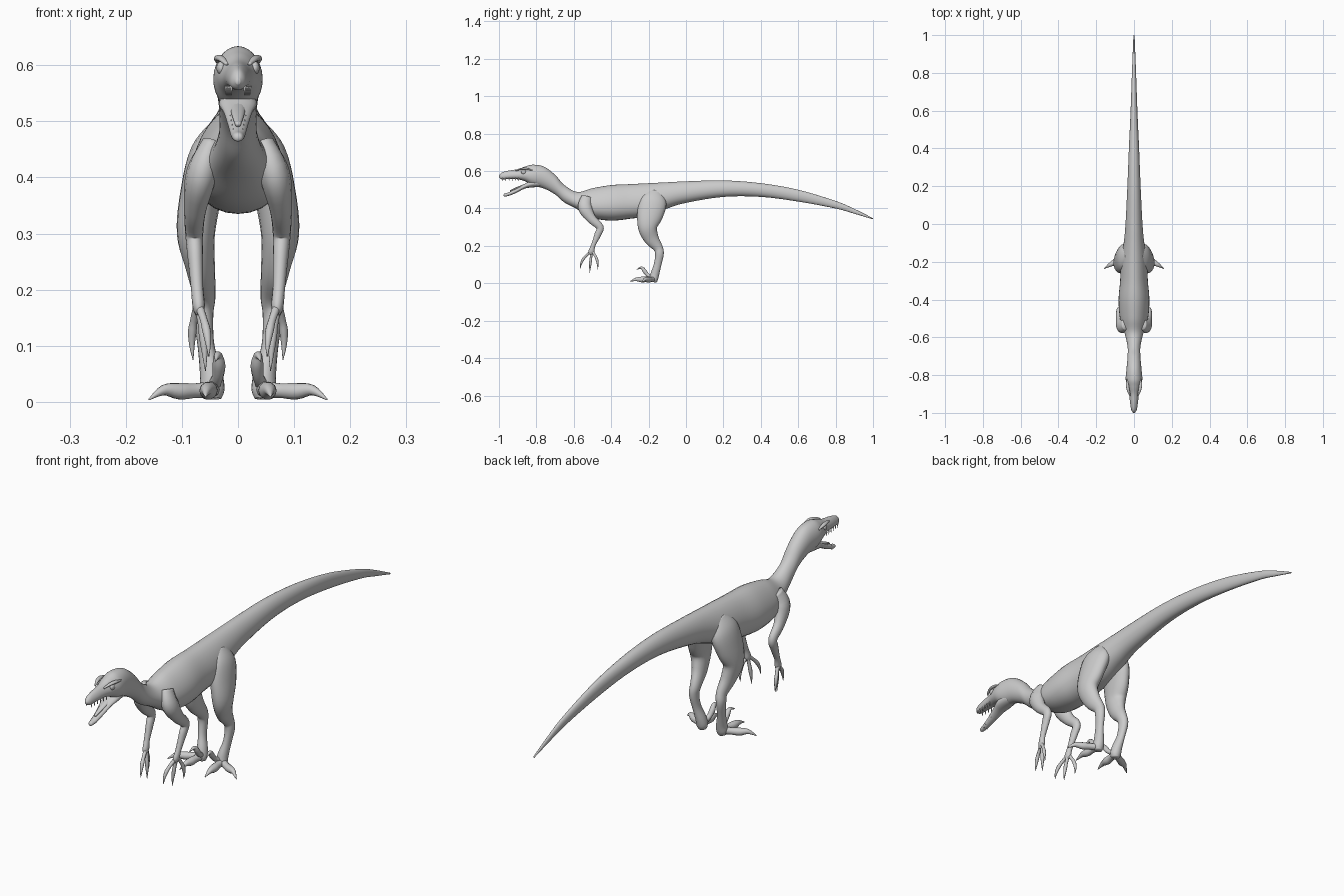
import bpy, bmesh, math
from mathutils import Vector

default = bpy.data.objects.get("Cube")
if default:
    bpy.data.objects.remove(default, do_unlink=True)

skin = bpy.data.materials.new("plain grey")
skin.use_nodes = True
GREY = (0.6, 0.6, 0.6, 1)
skin.diffuse_color = GREY
skin.node_tree.nodes["Principled BSDF"].inputs["Base Color"].default_value = GREY


def smooth_path(rows, steps):
    """Catmull-Rom interpolation of rows of numbers."""
    keys = [rows[0]] + list(rows) + [rows[-1]]
    out = []
    for a, b, c, d in zip(keys, keys[1:], keys[2:], keys[3:]):
        for s in range(steps):
            t = s / steps
            out.append([q + t / 2 * (r - p + t * (2 * p - 5 * q + 4 * r - u
                        + t * (3 * (q - r) + u - p)))
                        for p, q, r, u in zip(a, b, c, d)])
    out.append(list(rows[-1]))
    return out


def skin_rings(name, rings):
    """Joins rings of points into one closed smooth surface."""
    bm = bmesh.new()
    loops = [[bm.verts.new(p) for p in ring] for ring in rings]
    for lower, upper in zip(loops, loops[1:]):
        n = len(lower)
        for i in range(n):
            j = (i + 1) % n
            bm.faces.new((lower[i], lower[j], upper[j], upper[i]))
    bm.faces.new(loops[0])
    bm.faces.new(loops[-1])
    bmesh.ops.recalc_face_normals(bm, faces=bm.faces)
    mesh = bpy.data.meshes.new(name)
    bm.to_mesh(mesh)
    bm.free()
    for face in mesh.polygons:
        face.use_smooth = True
    mesh.materials.append(skin)
    obj = bpy.data.objects.new(name, mesh)
    bpy.context.collection.objects.link(obj)
    return obj


def slices(name, rows, steps=6, sides=28):
    """Loft of upright slices: y, top, bottom, half width, taper to the top."""
    rings = []
    for y, top, bottom, width, taper in smooth_path(rows, steps):
        ring = []
        for i in range(sides):
            a = math.tau * i / sides
            up = math.sin(a)
            ring.append((width * math.cos(a) * (1 - taper * up), y,
                         (top + bottom) / 2 + (top - bottom) / 2 * up))
        rings.append(ring)
    return skin_rings(name, rings)


def limb(name, rows, side=1, steps=5, sides=14):
    """Tube along x, y, z with a sideways and a fore-and-aft radius."""
    path = smooth_path(rows, steps)
    points = [Vector(p[:3]) for p in path]
    span = (points[-1] - points[0]).normalized()
    ref = Vector((0, 1, 0)) if abs(span.x) > 0.7 else Vector((1, 0, 0))
    rings = []
    for k, (centre, row) in enumerate(zip(points, path)):
        along = (points[min(k + 1, len(points) - 1)] - points[max(k - 1, 0)]).normalized()
        u = (ref - along * ref.dot(along)).normalized()
        v = along.cross(u)
        ring = []
        for i in range(sides):
            a = math.tau * i / sides
            p = centre + u * row[3] * math.cos(a) + v * row[4] * math.sin(a)
            ring.append((p.x * side, p.y, p.z))
        rings.append(ring)
    return skin_rings(name, rings)


def digit(name, points, radius, side):
    """Toe or finger that swells at the joint and ends in a thin claw."""
    sizes = (1, 0.85, 0.95, 0.6, 0.08)
    limb(name, [(*p, radius * s, radius * s) for p, s in zip(points, sizes)],
         side, steps=4, sides=10)


# Tail, trunk, neck, skull and upper jaw in one loft
slices("body", [
    (1.0, .348, .342, .003, 0),
    (.9, .398, .372, .007, 0),
    (.8, .44, .40, .011, 0),
    (.6, .50, .437, .018, 0),
    (.4, .535, .462, .027, 0),
    (.2, .55, .462, .035, .05),
    (.0, .545, .43, .045, .1),
    (-.1, .54, .40, .054, .15),
    (-.2, .535, .36, .068, .2),
    (-.3, .53, .345, .072, .2),
    (-.4, .525, .335, .08, .2),
    (-.5, .508, .35, .072, .25),
    (-.58, .488, .395, .048, .2),
    (-.65, .525, .432, .034, .1),
    (-.7, .58, .475, .034, 0),
    (-.76, .624, .507, .039, 0),
    (-.82, .634, .522, .044, .05),
    (-.86, .624, .545, .037, .15),
    (-.9, .61, .556, .026, .2),
    (-.95, .602, .557, .02, .2),
    (-.985, .592, .556, .014, .15),
    (-1.0, .576, .566, .004, 0)])

# Open lower jaw
slices("lower_jaw", [
    (-.78, .56, .515, .03, 0),
    (-.83, .55, .512, .034, 0),
    (-.865, .53, .505, .026, 0),
    (-.91, .505, .482, .018, 0),
    (-.95, .486, .467, .013, 0),
    (-.97, .48, .464, .009, 0),
    (-.975, .474, .468, .003, 0)], sides=16)

# Tongue
slices("tongue", [
    (-.84, .54, .525, .015, 0),
    (-.9, .517, .505, .011, 0),
    (-.94, .498, .49, .005, 0)], sides=12)

for label, side in (("left", 1), ("right", -1)):
    # Eye and brow ridge
    bpy.ops.mesh.primitive_uv_sphere_add(segments=16, ring_count=10, radius=.012,
                                         location=(side * .03, -.868, .595))
    eye = bpy.context.object
    eye.name = label + "_eye"
    eye.scale = (.7, 1.1, 1)
    eye.data.materials.append(skin)
    bpy.ops.object.shade_smooth()
    limb(label + "_brow", [
        (.02, -.91, .602, .003, .003),
        (.029, -.885, .611, .007, .005),
        (.035, -.855, .612, .008, .006),
        (.036, -.82, .605, .003, .003)], side)

    # Teeth along both jaws
    for k in range(6):
        y = -.895 - k * .017
        x = .021 - k * .0018
        limb(f"{label}_upper_tooth_{k}", [
            (x, y, .563, .003, .003), (x, y, .546, .0006, .0006)], side, 1, 6)
        if k < 4:
            z = .503 - k * .008
            limb(f"{label}_lower_tooth_{k}", [
                (x - .007, y, z - .01, .0025, .0025),
                (x - .007, y, z + .008, .0006, .0006)], side, 1, 6)

    # Arm
    limb(label + "_arm", [
        (.045, -.53, .46, .02, .03),
        (.065, -.54, .405, .028, .038),
        (.076, -.505, .345, .02, .026),
        (.078, -.46, .30, .016, .02),
        (.076, -.472, .26, .014, .018),
        (.073, -.495, .205, .011, .012),
        (.07, -.506, .17, .011, .016),
        (.069, -.508, .155, .006, .01)], side)
    # Three clawed fingers
    for finger, (tip_x, tip_y, tip_z) in {
            "inner": (.052, -.565, .08), "middle": (.058, -.515, .055),
            "outer": (.08, -.472, .075)}.items():
        start = Vector((.071, -.503, .175))
        tip = Vector((tip_x, tip_y, tip_z))
        bend = Vector(((tip_x - .065) * .4, (tip_y + .51) * .3, 0))
        pts = [start.lerp(tip, t) + bend * math.sin(t * math.pi)
               for t in (0, .3, .5, .75, 1)]
        digit(f"{label}_{finger}_finger", pts, .008, side)

    # Leg from hip to ankle pad
    limb(label + "_leg", [
        (.03, -.165, .49, .02, .04),
        (.05, -.175, .44, .036, .072),
        (.066, -.192, .37, .037, .07),
        (.075, -.205, .30, .034, .052),
        (.067, -.185, .24, .026, .04),
        (.06, -.15, .19, .02, .026),
        (.062, -.142, .155, .018, .023),
        (.057, -.152, .10, .015, .02),
        (.048, -.166, .05, .02, .023),
        (.046, -.172, .022, .022, .022),
        (.046, -.174, .006, .016, .017)], side, sides=20)
    # Two walking toes and the short back toe
    digit(label + "_front_toe", [
        (.046, -.17, .022), (.05, -.205, .022), (.053, -.235, .02),
        (.056, -.265, .021), (.058, -.30, .01)], .017, side)
    digit(label + "_outer_toe", [
        (.046, -.172, .022), (.076, -.188, .02), (.104, -.203, .019),
        (.132, -.219, .021), (.159, -.237, .004)], .016, side)
    # Raised sickle claw
    digit(label + "_sickle_claw", [
        (.043, -.18, .03), (.036, -.205, .045), (.034, -.222, .066),
        (.036, -.238, .083), (.04, -.265, .073)], .012, side)
